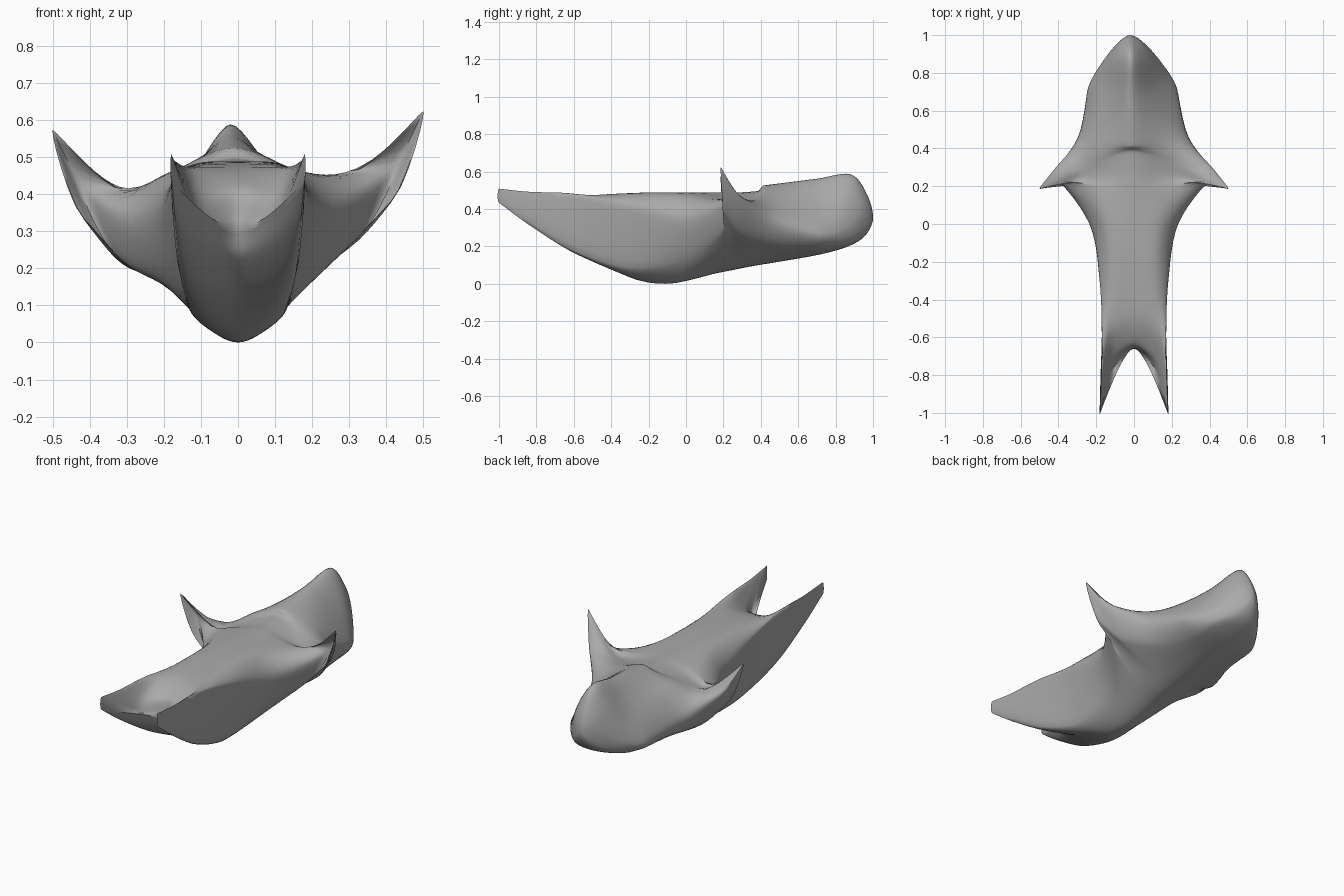
import bpy, bmesh
from mathutils import Vector

if "Cube" in bpy.data.objects:
    bpy.data.objects.remove(bpy.data.objects["Cube"])

# Lengthwise rails, forked tail (front) to snout (back); one entry per station
RIDGE = [(-.66, .335), (-.635, .42), (-.5, .475), (-.26, .492), (0, .495), (.2, .495), (.28, .495),
         (.385, .503), (.415, .532), (.7, .568), (.88, .592), (.965, .49), (1, .36)]
BELLY = [(-.66, .31), (-.63, .24), (-.5, .14), (-.27, .03), (-.08, .008), (.15, .06), (.25, .08),
         (.35, .1), (.5, .125), (.7, .16), (.85, .2), (.955, .26), (1, .36)]
SHOULDER = [(.112, -.77, .355), (.115, -.71, .41), (.115, -.54, .475), (.12, -.28, .485),
            (.15, 0, .475), (.22, .2, .458), (.28, .24, .445), (.23, .32, .45), (.15, .46, .475),
            (.1, .7, .48), (.09, .86, .48), (.055, .955, .44), (0, 1, .36)]
RIM = [(.18, -1, .515), (.174, -.85, .499), (.17, -.6, .485), (.182, -.3, .42), (.235, 0, .36),
       (.41, .235, .47), (.5, .185, .63), (.43, .28, .48), (.29, .46, .36), (.235, .72, .28),
       (.185, .815, .28), (.088, .94, .35), (0, 1, .36)]
KEEL = [(.178, -1, .44), (.169, -.85, .33), (.155, -.6, .185), (.13, -.3, .095), (.16, 0, .14),
        (.32, .2, .285), (.42, .2, .395), (.33, .28, .285), (.22, .48, .21), (.17, .7, .19),
        (.145, .83, .215), (.075, .94, .27), (0, 1, .36)]
# Roundness of the rim at each station: low is a sharp edge
ROUND = [.3, .3, .35, .9, 1, .5, .35, .5, 1, 1, 1, 1, 1]
N = 6        # segments per span


def hermite(p0, p1, m0, m1, t):
    return (p0 * (2*t**3 - 3*t*t + 1) + m0 * (t**3 - 2*t*t + t)
            + p1 * (3*t*t - 2*t**3) + m1 * (t**3 - t*t))


def tangent(a, p, b):
    m = (b - a) / 2
    limit = min((p - a).length, (b - p).length)
    return m * (limit / m.length) if m.length > limit else m


def smooth_rail(points):
    """Dense curve through the rail points, rounded at the snout."""
    p = [Vector(q) if len(q) == 3 else Vector((0, *q)) for q in points]
    last = len(p) - 1
    m = [tangent(p[i-1], p[i], p[i+1]) if 0 < i < last else Vector() for i in range(last + 1)]
    m[0], m[last] = p[1] - p[0], p[last] - p[last-1]
    m[last].y = 0
    out = [hermite(p[i], p[i+1], m[i], m[i+1], k / N) for i in range(last) for k in range(N)]
    return out + [p[last]]


def half_section(ridge, shoulder, rim, keel, belly, soft):
    """Right half of a cross-section, from ridge to belly."""
    flip = lambda v: Vector((-v.x, v.y, v.z))
    pts = [flip(shoulder), ridge, shoulder, rim, keel, belly, flip(keel)]
    sharp = [.8, 1, soft, .5 + soft / 2, 1]
    m = [tangent(pts[i], pts[i+1], pts[i+2]) * sharp[i] for i in range(5)]
    p = pts[1:6]
    out = []
    for i, segs in enumerate((N, N, N, 2*N)):
        out += [hermite(p[i], p[i+1], m[i], m[i+1], k / segs) for k in range(segs)]
    return out + [p[4]]


def uneven(v, side):
    """The left horn sits lower, and the head leans slightly left."""
    x, y, z = v.x * side, v.y, v.z
    if side < 0:
        f = min(max((abs(x) - .17) / .15, 0), 1)
        z -= .05 * f * f * (3 - 2*f) * min(max((y + .1) / .2, 0), 1)
    lean = min(max((y + .1) / .8, 0), 1)
    return x - .02 * lean * max(0, 1 - abs(x) / .4), y, z


# Body with forked tail, side horns and crested head
bm = bmesh.new()
rails = [smooth_rail(r) for r in (RIDGE, SHOULDER, RIM, KEEL, BELLY)]
soft = [a + (b - a) * k / N for a, b in zip(ROUND, ROUND[1:]) for k in range(N)] + [1]
sections = [half_section(*s) for s in zip(*rails, soft)]
for side in (1, -1):
    grid = [[bm.verts.new(uneven(v, side)) for v in s] for s in sections]
    for a, b in zip(grid, grid[1:]):
        for j in range(len(a) - 1):
            bm.faces.new((a[j], a[j+1], b[j+1], b[j]))
    # Tail notch edge, joining the back to the belly
    end = grid[0]
    for j in range(2*N - 1):
        bm.faces.new((end[j], end[j+1], end[-2-j], end[-1-j]))
    bm.faces.new(end[2*N - 1:3*N + 2])
bmesh.ops.remove_doubles(bm, verts=bm.verts, dist=.0004)
bmesh.ops.dissolve_degenerate(bm, edges=bm.edges, dist=.0002)
bmesh.ops.recalc_face_normals(bm, faces=bm.faces)
low = min(v.co.z for v in bm.verts)
for v in bm.verts:
    v.co.z -= low

mesh = bpy.data.meshes.new("body")
bm.to_mesh(mesh)
bm.free()
body = bpy.data.objects.new("body", mesh)
bpy.context.collection.objects.link(body)
grey = bpy.data.materials.new("grey")
grey.diffuse_color = (.4, .4, .4, 1)
grey.use_nodes = True
grey.node_tree.nodes["Principled BSDF"].inputs["Base Color"].default_value = grey.diffuse_color
mesh.materials.append(grey)
bpy.context.view_layer.objects.active = body
body.select_set(True)
bpy.ops.object.shade_smooth_by_angle(angle=1.0)
